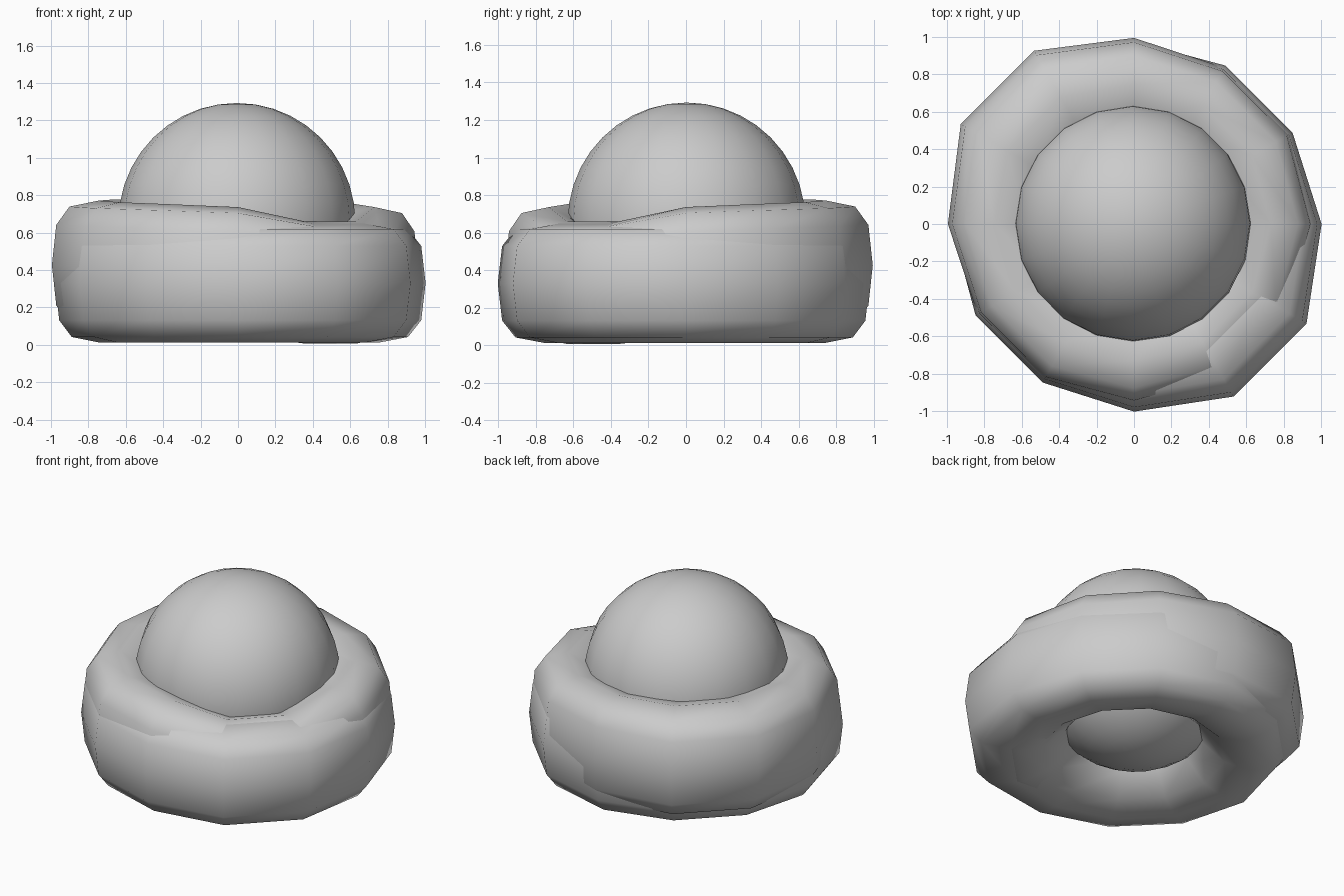
import bpy, bmesh, math
from math import sin, cos, radians

if "Cube" in bpy.data.objects:
    bpy.data.objects.remove(bpy.data.objects["Cube"])


def link(name, bm):
    mesh = bpy.data.meshes.new(name)
    bmesh.ops.recalc_face_normals(bm, faces=bm.faces)
    bm.to_mesh(mesh)
    bm.free()
    for p in mesh.polygons:
        p.use_smooth = True
    obj = bpy.data.objects.new(name, mesh)
    bpy.context.collection.objects.link(obj)
    return obj


def soft(v, power):
    """Section coordinate: power below 1 is squarer than round."""
    return math.copysign(abs(v) ** power, v)


def ring(name, section, nu=12, nv=12):
    """Closed tube; section(angle) gives inner, crest, outer radius, centre z, half height."""
    bm = bmesh.new()
    rows = []
    for i in range(nu):
        a = math.tau * i / nu
        inner, crest, outer, z, half = section(a)
        row = []
        for j in range(nv):
            b = math.tau * j / nv
            outside = cos(b) > -0.01
            power = 0.68 if outside else 1.1
            width = outer - crest if outside else crest - inner
            r = crest + width * soft(cos(b), power)
            row.append(bm.verts.new((r * cos(a), r * sin(a), z + half * soft(sin(b), power))))
        rows.append(row)
    for i in range(nu):
        for j in range(nv):
            k, l = (i + 1) % nu, (j + 1) % nv
            bm.faces.new((rows[i][j], rows[k][j], rows[k][l], rows[i][l]))
    return link(name, bm)


# d is +1 at the front right corner, -1 at the back left corner
def lower(a):
    d = cos(a + radians(45))
    bulge = 0.1 * max(0, d) ** 4
    return 0.38, 0.74 + bulge / 2, 0.978 + bulge, 0.33, 0.318


# Upper ring bulges to the back left and sinks at the front right
def upper(a):
    d = cos(a + radians(45))
    dip = max(0, d) ** 8
    bulge = 0.12 * max(0, -d) ** 4
    return (0.38, 0.73 + bulge / 2, 0.965 + bulge,
            0.412 - 0.02 * d - 0.08 * dip, 0.345 - 0.025 * dip)


ring("lower_ring", lower)
ring("upper_ring", upper)

# Ball resting in the rings
bm = bmesh.new()
bmesh.ops.create_uvsphere(bm, u_segments=20, v_segments=20, radius=0.633)
bmesh.ops.translate(bm, verts=bm.verts, vec=(-0.006, 0.003, 0.66))
link("ball", bm)
